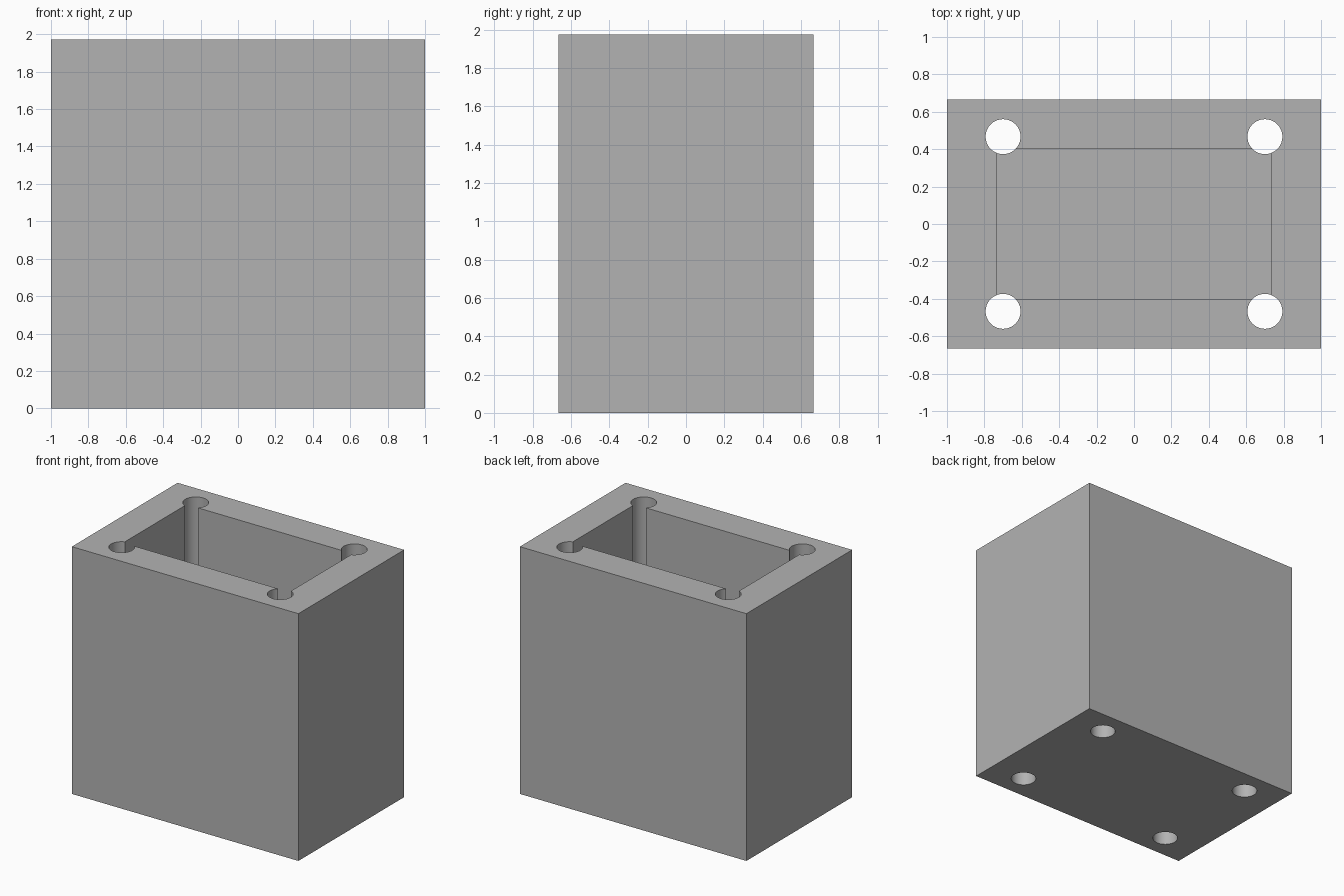
import bpy
import math

# Remove the default cube
default = bpy.data.objects.get("Cube")
if default:
    bpy.data.objects.remove(default, do_unlink=True)

WIDTH, DEPTH, HEIGHT = 2.0, 1.333, 1.973
CAVITY_X, CAVITY_Y, FLOOR = 1.467, 0.8, 0.13
HOLE_X, HOLE_Y, HOLE_R = 0.70, 0.467, 0.0933

# Single grey material
grey = bpy.data.materials.new("mid grey")
grey.use_nodes = True
colour = (0.45, 0.45, 0.45, 1.0)
grey.diffuse_color = colour
grey.node_tree.nodes["Principled BSDF"].inputs["Base Color"].default_value = colour


def box(name, size, bottom):
    bpy.ops.mesh.primitive_cube_add(size=1, location=(0, 0, bottom + size[2] / 2))
    ob = bpy.context.object
    ob.name = name
    ob.scale = size
    bpy.ops.object.transform_apply(location=True, rotation=True, scale=True)
    ob.data.materials.append(grey)
    return ob


def cut(target, cutter):
    cutter.hide_render = True
    mod = target.modifiers.new("cut", "BOOLEAN")
    mod.operation = "DIFFERENCE"
    mod.solver = "EXACT"
    mod.object = cutter
    bpy.ops.object.select_all(action="DESELECT")
    target.select_set(True)
    bpy.context.view_layer.objects.active = target
    bpy.ops.object.modifier_apply(modifier=mod.name)
    bpy.data.objects.remove(cutter, do_unlink=True)


# Outer block with an open-topped cavity
housing = box("housing", (WIDTH, DEPTH, HEIGHT), 0)
cut(housing, box("cavity_cutter", (CAVITY_X, CAVITY_Y, HEIGHT), FLOOR))

# Four bolt holes running the full height, breaking into the cavity corners
for sx in (-1, 1):
    for sy in (-1, 1):
        bpy.ops.mesh.primitive_cylinder_add(
            vertices=64, radius=HOLE_R, depth=HEIGHT * 1.2,
            location=(sx * HOLE_X, sy * HOLE_Y, HEIGHT / 2))
        hole = bpy.context.object
        hole.name = "bolt_hole_cutter"
        hole.data.materials.append(grey)
        cut(housing, hole)

# Smooth bores, crisp edges
bpy.ops.object.shade_smooth_by_angle(angle=math.radians(30))
